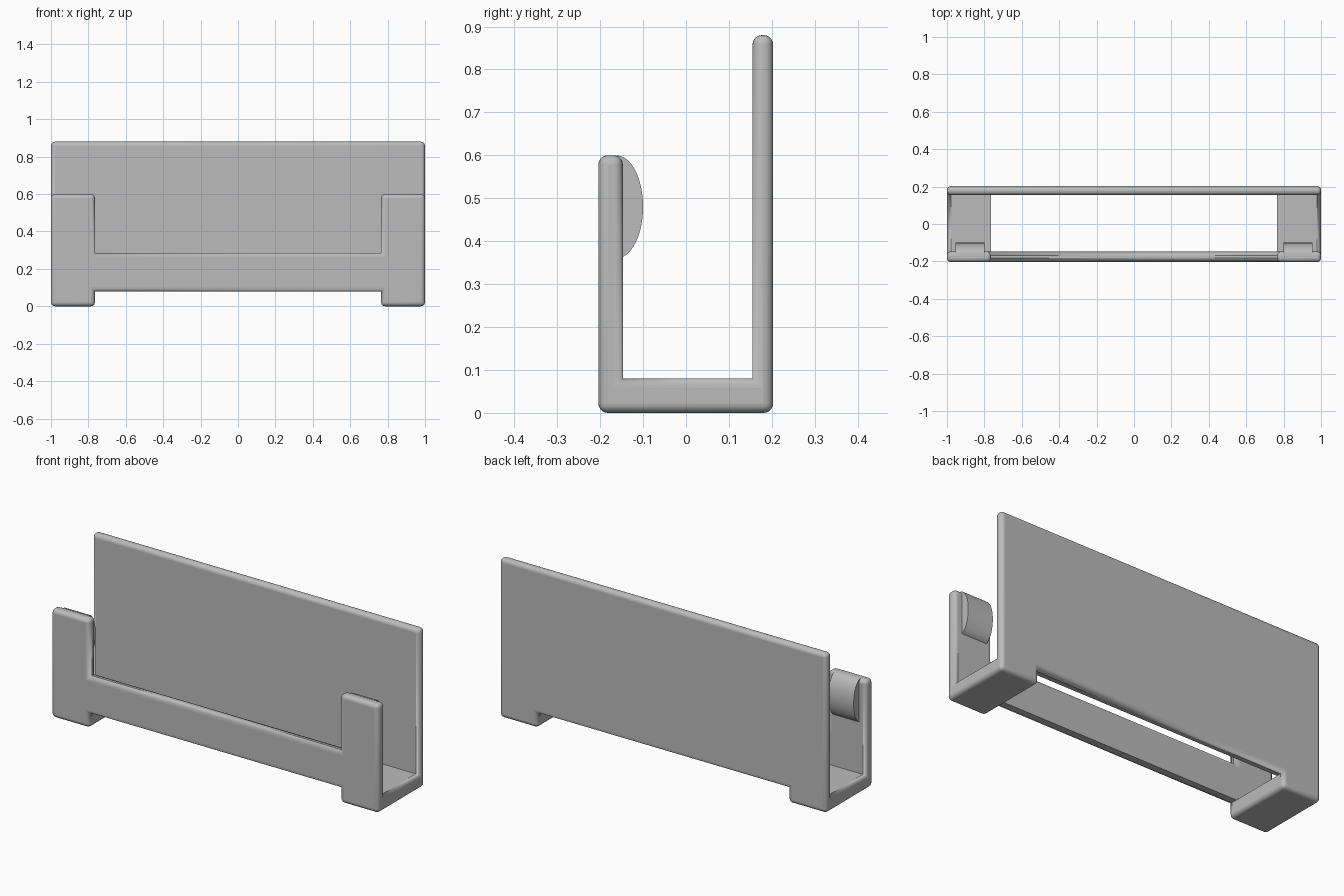
import bpy, bmesh, math
from mathutils import Vector

cube = bpy.data.objects.get("Cube")
if cube:
    bpy.data.objects.remove(cube, do_unlink=True)

grey = bpy.data.materials.new("grey plastic")
grey.use_nodes = True
colour = (0.5, 0.5, 0.5, 1)
grey.diffuse_color = colour
grey.node_tree.nodes["Principled BSDF"].inputs["Base Color"].default_value = colour


def make_object(name, bm):
    mesh = bpy.data.meshes.new(name)
    bm.to_mesh(mesh)
    bm.free()
    mesh.materials.append(grey)
    obj = bpy.data.objects.new(name, mesh)
    bpy.context.collection.objects.link(obj)
    return obj


def shade(obj):
    bpy.ops.object.select_all(action='DESELECT')
    obj.select_set(True)
    bpy.context.view_layer.objects.active = obj
    bpy.ops.object.shade_smooth_by_angle(angle=math.radians(35))


# Holder body: one solid assembled from the filled blocks of a coarse layout
XS = [-1, -0.765, 0.765, 1]
YS = [-0.204, -0.147, 0.155, 0.203]
ZS = [0, 0.08, 0.285, 0.6, 0.88]


def filled(i, j, k):
    if not (0 <= i < 3 and 0 <= j < 3 and 0 <= k < 4):
        return False
    end = i != 1
    if j == 2:                      # back plate, raised between the feet
        return end or k > 0
    if j == 1:                      # foot floors
        return end and k == 0
    return k < 3 if end else k == 1  # front posts and rail


bm = bmesh.new()
for i in range(3):
    for j in range(3):
        for k in range(4):
            if not filled(i, j, k):
                continue
            for axis in range(3):
                for side in (0, 1):
                    near = [i, j, k]
                    near[axis] += 2 * side - 1
                    if filled(*near):
                        continue
                    u, v = (axis + 1) % 3, (axis + 2) % 3
                    corners = []
                    for a, b in ((0, 0), (1, 0), (1, 1), (0, 1)):
                        c = [i, j, k]
                        c[axis] += side
                        c[u] += a
                        c[v] += b
                        corners.append(bm.verts.new((XS[c[0]], YS[c[1]], ZS[c[2]])))
                    bm.faces.new(corners if side else corners[::-1])
bmesh.ops.remove_doubles(bm, verts=bm.verts, dist=0.0001)
bmesh.ops.dissolve_limit(bm, angle_limit=0.01, verts=bm.verts, edges=bm.edges)
bm.normal_update()

# Only outward edges are rounded
weight = bm.edges.layers.float.new("bevel_weight_edge")
for e in bm.edges:
    if e.is_convex and e.calc_face_angle(0) > 1:
        e[weight] = 1
body = make_object("holder_body", bm)
bevel = body.modifiers.new("rounded edges", 'BEVEL')
bevel.limit_method = 'WEIGHT'
bevel.width = 0.022
bevel.segments = 5
shade(body)

# Grip bumps on the inner faces of the front posts
for side, name in ((1, "left_grip_bump"), (-1, "right_grip_bump")):
    bm = bmesh.new()
    ring = []
    for n in range(33):
        t = math.pi * (n / 32 - 0.5)
        ring.append(bm.verts.new((side * 0.877 - 0.077, -0.162 + 0.062 * math.cos(t),
                                  0.48 + 0.12 * math.sin(t))))
    face = bm.faces.new(ring)
    out = bmesh.ops.extrude_face_region(bm, geom=[face])
    verts = [g for g in out["geom"] if isinstance(g, bmesh.types.BMVert)]
    bmesh.ops.translate(bm, verts=verts, vec=Vector((0.154, 0, 0)))
    bmesh.ops.recalc_face_normals(bm, faces=bm.faces)
    shade(make_object(name, bm))
